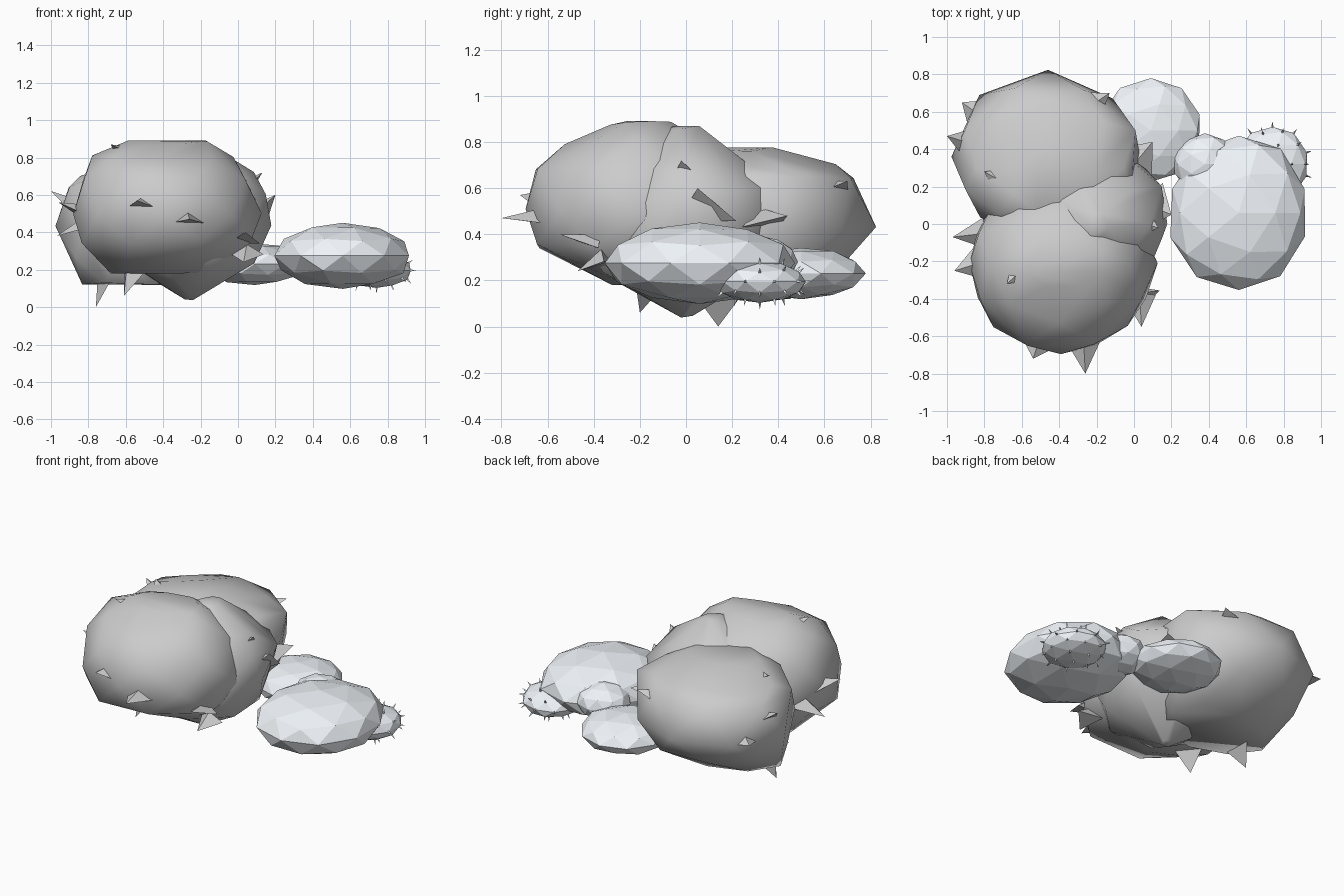
import bpy, bmesh, math, random
from mathutils import Vector, Matrix

if "Cube" in bpy.data.objects:
    bpy.data.objects.remove(bpy.data.objects["Cube"])

random.seed(4)


def finish(bm, name, smooth=False, mat=None):
    bmesh.ops.recalc_face_normals(bm, faces=bm.faces)
    for f in bm.faces:
        f.smooth = smooth
    me = bpy.data.meshes.new(name)
    bm.to_mesh(me)
    bm.free()
    ob = bpy.data.objects.new(name, me)
    bpy.context.collection.objects.link(ob)
    if mat:
        me.materials.append(mat)
    return ob


def boulder(name, rings, sides=8):
    """Faceted hull around stacked ellipses: (z, cx, cy, rx, ry)."""
    bm = bmesh.new()
    for i, (z, cx, cy, rx, ry) in enumerate(rings):
        for k in range(sides):
            a = math.tau * (k + 0.5 * (i % 2)) / sides - math.pi / 2
            r = random.uniform(0.99, 1.06)
            bm.verts.new((cx + rx * r * math.cos(a), cy + ry * r * math.sin(a),
                          z + random.uniform(-0.012, 0.012)))
    res = bmesh.ops.convex_hull(bm, input=bm.verts)
    junk = [g for g in res["geom_interior"] if isinstance(g, bmesh.types.BMVert)]
    bmesh.ops.delete(bm, geom=junk, context='VERTS')
    return finish(bm, name, smooth=True)


def add_spike(bm, base, tip, radius, flat=1.0):
    """Three-sided pyramid from base to tip."""
    base, tip = Vector(base), Vector(tip)
    d = tip - base
    m = (Matrix.Translation((base + tip) / 2) @ d.to_track_quat('Z', 'Y').to_matrix().to_4x4()
         @ Matrix.Diagonal((1, flat, 1, 1)))
    bmesh.ops.create_cone(bm, cap_ends=True, segments=3, radius1=radius,
                          radius2=0, depth=d.length, matrix=m)


# Smooth boulders
boulder("front_boulder", [
    (0.19, -0.40, -0.12, 0.28, 0.20), (0.35, -0.39, -0.22, 0.47, 0.44),
    (0.50, -0.39, -0.21, 0.49, 0.46), (0.68, -0.39, -0.23, 0.46, 0.45),
    (0.80, -0.40, -0.21, 0.36, 0.30), (0.88, -0.38, -0.20, 0.22, 0.14)])
boulder("back_boulder", [
    (0.13, -0.47, 0.20, 0.35, 0.25), (0.26, -0.46, 0.32, 0.44, 0.36),
    (0.43, -0.46, 0.36, 0.49, 0.44), (0.64, -0.45, 0.34, 0.47, 0.40),
    (0.70, -0.45, 0.30, 0.38, 0.33), (0.77, -0.43, 0.22, 0.22, 0.16)])
boulder("side_boulder", [
    (0.05, -0.26, 0.00, 0.03, 0.03), (0.24, -0.26, -0.02, 0.36, 0.36),
    (0.43, -0.25, 0.00, 0.42, 0.44), (0.60, -0.24, 0.06, 0.41, 0.36),
    (0.72, -0.25, 0.00, 0.32, 0.24), (0.86, -0.20, 0.00, 0.07, 0.06)])

# Broken shards sticking out of the boulders: (base, tip, radius)
bm = bmesh.new()
for base, tip, r in [
    ((-0.27, -0.62, 0.47), (-0.26, -0.80, 0.47), 0.11),
    ((-0.50, -0.60, 0.54), (-0.54, -0.72, 0.57), 0.14),
    ((-0.80, -0.20, 0.50), (-0.96, -0.25, 0.56), 0.12),
    ((-0.80, -0.05, 0.45), (-0.97, -0.07, 0.38), 0.10),
    ((-0.84, 0.42, 0.52), (-1.00, 0.47, 0.62), 0.12),
    ((-0.82, 0.58, 0.45), (-0.92, 0.65, 0.45), 0.12),
    ((-0.28, 0.60, 0.58), (-0.13, 0.70, 0.63), 0.14),
    ((-0.70, 0.14, 0.16), (-0.76, 0.14, 0.00), 0.13),
    ((-0.55, -0.15, 0.25), (-0.61, -0.20, 0.06), 0.14),
    ((-0.55, -0.20, 0.80), (-0.68, -0.32, 0.87), 0.13),
    ((0.00, 0.02, 0.60), (0.13, -0.02, 0.72), 0.13),
    ((0.08, 0.10, 0.48), (0.20, 0.05, 0.60), 0.16),
    ((-0.66, 0.20, 0.68), (-0.80, 0.28, 0.74), 0.13),
    ((0.00, 0.32, 0.46), (0.10, 0.44, 0.48), 0.14),
    ((0.03, -0.38, 0.36), (0.04, -0.55, 0.40), 0.10),
    ((0.05, -0.35, 0.30), (0.03, -0.47, 0.24), 0.10),
]:
    add_spike(bm, base, tip, r, flat=0.4)
finish(bm, "rock_shards")

# Pale low-poly stones
pale = bpy.data.materials.new("pale_stone")
pale.diffuse_color = (0.87, 0.91, 0.95, 1)
pale.use_nodes = True
pale.node_tree.nodes["Principled BSDF"].inputs["Base Color"].default_value = pale.diffuse_color


def pale_stone(name, loc, size, spikes=0.0):
    bm = bmesh.new()
    bmesh.ops.create_icosphere(bm, subdivisions=2, radius=1)
    for v in bm.verts:
        v.co *= random.uniform(0.99, 1.04)
    bmesh.ops.scale(bm, vec=size, verts=bm.verts)
    bmesh.ops.translate(bm, vec=loc, verts=bm.verts)
    if spikes:
        bm.normal_update()
        for co, n in [(v.co.copy(), v.normal.copy()) for v in bm.verts]:
            add_spike(bm, co - n * 0.005, co + n * spikes, 0.008)
    finish(bm, name, mat=pale)


pale_stone("large_pale_stone", (0.56, 0.06, 0.275), (0.37, 0.41, 0.172))
pale_stone("small_pale_stone", (0.38, 0.32, 0.28), (0.17, 0.16, 0.11))
pale_stone("back_pale_stone", (0.09, 0.50, 0.23), (0.27, 0.27, 0.11))
pale_stone("spiky_pale_stone", (0.74, 0.32, 0.195), (0.19, 0.20, 0.09), spikes=0.03)
